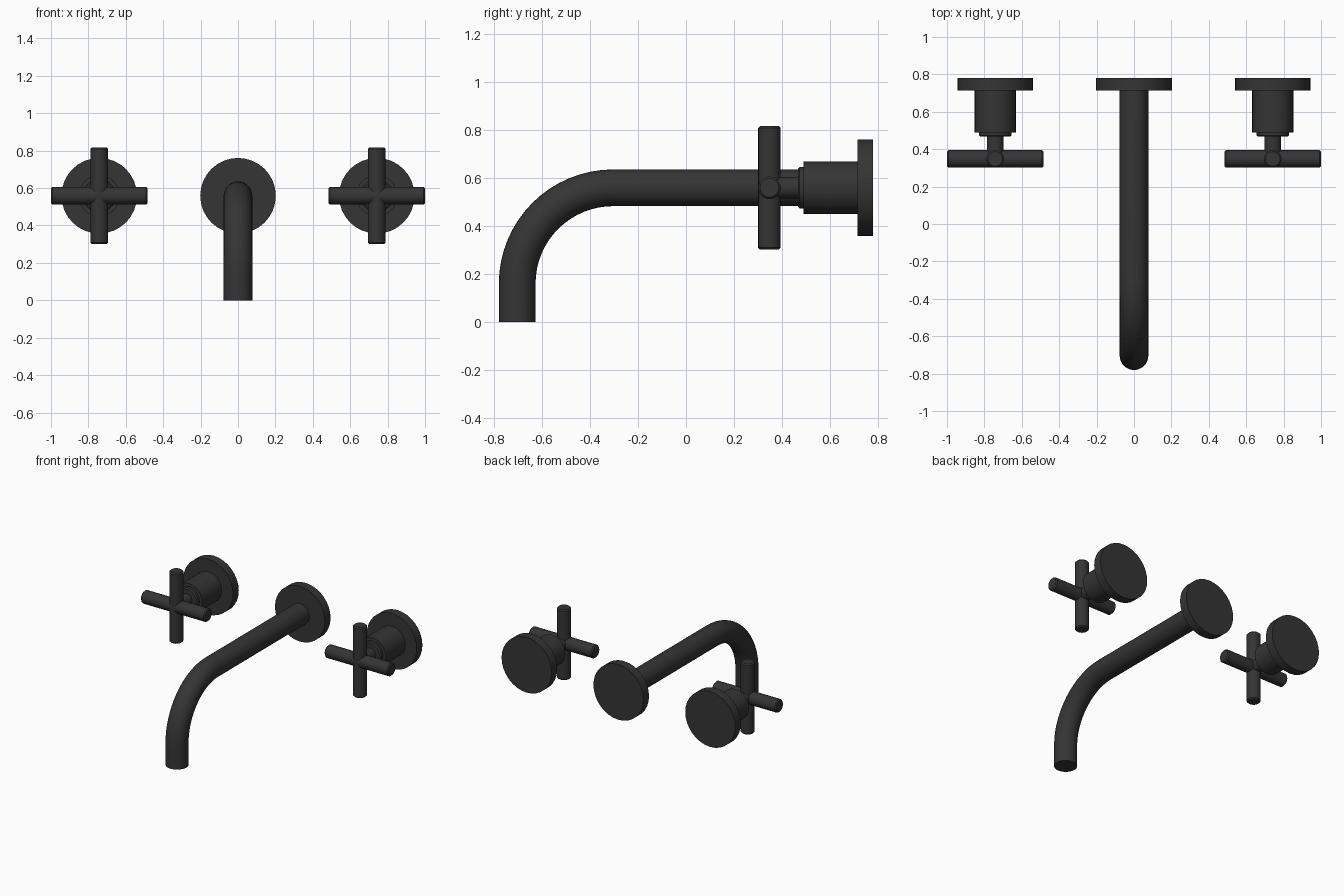
import bpy, bmesh, math
from mathutils import Vector, Matrix

if "Cube" in bpy.data.objects:
    bpy.data.objects.remove(bpy.data.objects["Cube"])

AXIS_Z = 0.559     # height of the wall axes
HANDLE_X = 0.742
CROSS_Y = 0.348

black = bpy.data.materials.new("matte_black")
black.diffuse_color = (0.035, 0.035, 0.035, 1)
black.use_nodes = True
black.node_tree.nodes["Principled BSDF"].inputs["Base Color"].default_value = black.diffuse_color


def skin(name, rings):
    """Bridge a list of equal-sized point rings and cap both ends."""
    bm = bmesh.new()
    vr = [[bm.verts.new(p) for p in ring] for ring in rings]
    n = len(vr[0])
    for a, b in zip(vr, vr[1:]):
        for i in range(n):
            j = (i + 1) % n
            bm.faces.new((a[i], a[j], b[j], b[i]))
    bm.faces.new(vr[0])
    bm.faces.new(vr[-1])
    bmesh.ops.recalc_face_normals(bm, faces=bm.faces)
    mesh = bpy.data.meshes.new(name)
    bm.to_mesh(mesh)
    bm.free()
    mesh.materials.append(black)
    obj = bpy.data.objects.new(name, mesh)
    bpy.context.collection.objects.link(obj)
    bpy.ops.object.select_all(action='DESELECT')
    obj.select_set(True)
    bpy.context.view_layer.objects.active = obj
    bpy.ops.object.shade_smooth_by_angle(angle=math.radians(35))
    return obj


def ring(centre, u, v, r, n):
    return [centre + r * (u * math.cos(2 * math.pi * i / n) + v * math.sin(2 * math.pi * i / n))
            for i in range(n)]


def lathe(name, origin, axis, profile, n=32):
    """Turn (distance along axis, radius) pairs around an axis."""
    axis = Vector(axis)
    u = axis.orthogonal().normalized()
    v = axis.cross(u)
    return skin(name, [ring(Vector(origin) + axis * d, u, v, r, n) for d, r in profile])


FLANGE = [(0.715, 0.202), (0.78, 0.202)]

# Spout: straight run, quarter bend, vertical outlet
R, bend_y, bend_z = 0.4, -0.304, AXIS_Z - 0.4
X = Vector((1, 0, 0))
rings = [ring(Vector((0, 0.73, AXIS_Z)), X, Vector((0, 0, 1)), 0.0765, 32)]
for i in range(17):
    a = math.pi / 2 * i / 16
    d = Vector((0, -math.sin(a), math.cos(a)))
    rings.append(ring(Vector((0, bend_y, bend_z)) + R * d, X, d, 0.0765, 32))
rings.append(ring(Vector((0, bend_y - R, 0)), X, Vector((0, -1, 0)), 0.0765, 32))
skin("spout_pipe", rings)
lathe("spout_wall_flange", (0, 0, AXIS_Z), (0, 1, 0), FLANGE)

# Two cross handles
L, r, b = 0.258, 0.047, 0.008
BAR = [(-L, r - b), (-L + b, r), (L - b, r), (L, r - b)]
for side, x in (("left", -HANDLE_X), ("right", HANDLE_X)):
    o = (x, 0, AXIS_Z)
    lathe(side + "_wall_flange", o, (0, 1, 0), FLANGE)
    lathe(side + "_valve_body", o, (0, 1, 0),
          [(0.467, 0.078), (0.474, 0.087), (0.49, 0.087), (0.49, 0.11), (0.725, 0.11)])
    lathe(side + "_handle_stem", o, (0, 1, 0), [(CROSS_Y, 0.045), (0.475, 0.045)], 24)
    lathe(side + "_cross_bar_horizontal", (x, CROSS_Y, AXIS_Z), (1, 0, 0), BAR, 24)
    lathe(side + "_cross_bar_vertical", (x, CROSS_Y, AXIS_Z), (0, 0, 1), BAR, 24)
